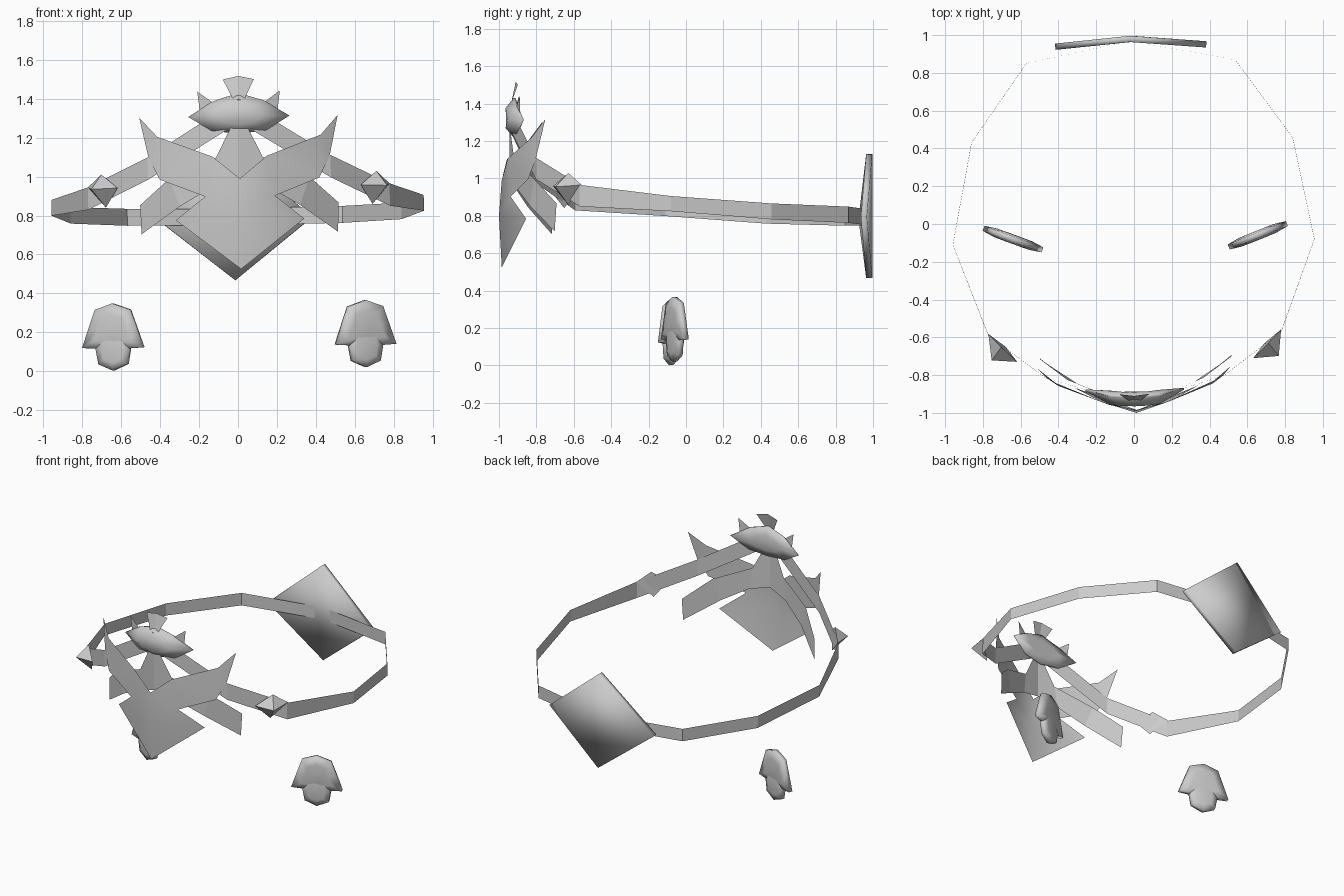
import bpy, bmesh
from math import radians
from mathutils import Matrix, Vector

cube = bpy.data.objects.get("Cube")
if cube:
    bpy.data.objects.remove(cube)

metal = bpy.data.materials.new("pale_grey_metal")
metal.use_nodes = True
GREY = (0.6, 0.6, 0.6, 1)
metal.diffuse_color = GREY
metal.node_tree.nodes["Principled BSDF"].inputs["Base Color"].default_value = GREY


def part(name, verts, faces, mirror=True, thick=0, smooth=False):
    """Mesh from one half; the whole piece leans very slightly."""
    bm = bmesh.new()
    vs = [bm.verts.new(v) for v in verts]
    for f in faces:
        bm.faces.new([vs[i] for i in f])
    bmesh.ops.recalc_face_normals(bm, faces=bm.faces)
    mesh = bpy.data.meshes.new(name)
    bm.to_mesh(mesh)
    bm.free()
    if smooth:
        mesh.shade_smooth()
    mesh.materials.append(metal)
    ob = bpy.data.objects.new(name, mesh)
    bpy.context.collection.objects.link(ob)
    if mirror:
        mod = ob.modifiers.new("mirror", 'MIRROR')
        mod.use_clip = True
    if thick:
        mod = ob.modifiers.new("thickness", 'SOLIDIFY')
        mod.thickness = thick
        mod.offset = 0
    ob.rotation_euler = (0, -0.0135, 0.0155)
    ob.location.x = 0.008
    return ob


def puff(outline, rings, centre, place):
    """Closed pillow: rings of a mirrored (x, z) outline, scaled and offset in y."""
    full = outline + [(-x, z) for x, z in reversed(outline) if x > 0]
    n = len(full)
    verts = [place(Vector((x * s, y, centre + (z - centre) * s)))
             for s, y in rings for x, z in full]
    faces = [list(range(n)), list(range(len(verts) - n, len(verts)))]
    for r in range(len(rings) - 1):
        for i in range(n):
            j = (i + 1) % n
            faces.append([r * n + i, r * n + j, (r + 1) * n + j, (r + 1) * n + i])
    return verts, faces


# Head band: a thin strip running from the brow round to the back
path = [(0, -.95, 1.28, 1.40), (.47, -.81, .99, 1.105), (.775, -.58, .84, .955),
        (.957, -.095, .812, .893), (.85, .445, .77, .855),
        (.553, .86, .755, .842), (0, .97, .75, .835)]
verts = [(x, y, z) for x, y, low, high in path for z in (low, high)]
part("head_band", verts, [(i, i + 2, i + 3, i + 1) for i in range(0, len(verts) - 2, 2)])

# Folded diamond plate at the back
part("back_plate", [(0, .98, 1.13), (.4, .945, .787), (0, .98, .467)],
     [(0, 1, 2)], thick=.033, smooth=True)

# Horned shield at the front
part("front_shield",
     [(0, -.985, .99), (.14, -.955, 1.105), (.42, -.835, 1.21), (.51, -.76, 1.31),
      (.465, -.81, 1.10), (.41, -.85, .99), (.18, -.94, .90), (.33, -.86, .78),
      (0, -.985, .525), (0, -1.0, .8)],
     [(0, 1, 6, 9), (1, 2, 5, 6), (2, 4, 5), (2, 3, 4), (9, 6, 7, 8)], smooth=True)

# Post and swept arms behind the shield
part("inner_arch",
     [(0, -.945, 1.27), (.04, -.94, 1.26), (.12, -.92, 1.10), (.36, -.82, .995),
      (.51, -.70, .86), (.505, -.71, .71), (.31, -.84, .85), (.14, -.91, .95),
      (0, -.94, .99)],
     [(0, 1, 2, 7, 8), (2, 3, 6, 7), (3, 4, 5, 6)])

# Brow jewel, curved along the band
jewel = [(0, 1.43), (.13, 1.39), (.26, 1.31), (.14, 1.237), (0, 1.22)]
verts, faces = puff(jewel, [(.5, -.965), (1, -.922), (1, -.912), (.5, -.89)], 1.32,
                    lambda v: Vector((v.x, v.y + .6 * v.x ** 2, v.z)))
part("brow_jewel", verts, faces, mirror=False, smooth=True)

# Small fan and spikes above the jewel
part("top_fan", [(0, -.935, 1.40), (.03, -.935, 1.40), (.08, -.9, 1.50), (0, -.91, 1.517)],
     [(0, 1, 2, 3)])
part("side_spikes", [(.13, -.91, 1.38), (.2, -.89, 1.34), (.212, -.89, 1.44)], [(0, 1, 2)])

# Pyramid studs on the band
part("band_studs",
     [(.775, -.57, .955), (.707, -.64, 1.02), (.625, -.72, .95), (.685, -.64, .85),
      (.76, -.71, .945)],
     [(0, 1, 2, 3)] + [(i, (i + 1) % 4, 4) for i in range(4)])

# Hanging bells: hood and rounded drop, turned towards the wearer
turn = Matrix.Rotation(radians(21), 3, 'Z')
hang = lambda v: turn @ v + Vector((.648, -.07, 0))
rings = [(.6, -.024), (1, -.014), (1, .014), (.6, .024)]
hood = [(0, .357), (.095, .325), (.128, .235), (.166, .13), (.085, .125), (0, .13)]
drop = [(0, .22), (.085, .2), (.092, .12), (.078, .045), (0, .012)]
for name, shape, centre in (("bell_hoods", hood, .22), ("bell_drops", drop, .11)):
    verts, faces = puff(shape, rings, centre, hang)
    part(name, verts, faces, smooth=True)
